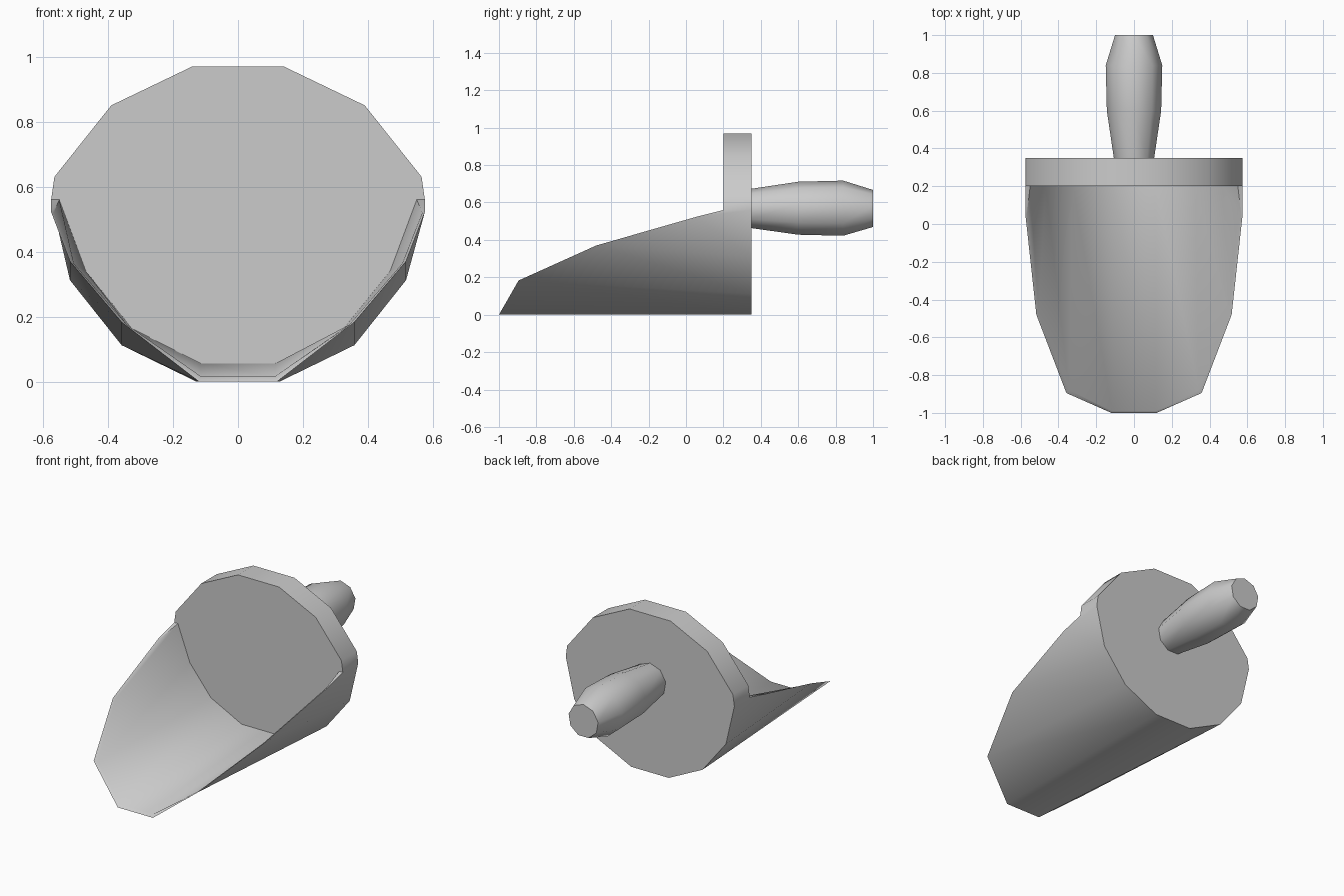
import bpy, bmesh, math

if "Cube" in bpy.data.objects:
    bpy.data.objects.remove(bpy.data.objects["Cube"])


def finish(bm, name, angle):
    bmesh.ops.recalc_face_normals(bm, faces=bm.faces[:])
    me = bpy.data.meshes.new(name)
    bm.to_mesh(me)
    bm.free()
    ob = bpy.data.objects.new(name, me)
    bpy.context.collection.objects.link(ob)
    bpy.ops.object.select_all(action='DESELECT')
    ob.select_set(True)
    bpy.context.view_layer.objects.active = ob
    bpy.ops.object.shade_smooth_by_angle(angle=math.radians(angle))
    return ob


# Scoop: open tapered trough closed by a thick back disc
bm = bmesh.new()


def row(half):
    """Points from the right rim down to the bottom, mirrored to the left."""
    pts = half + [(-x, y, z) for x, y, z in reversed(half)]
    return [bm.verts.new(p) for p in pts]


outer_front = row([(.575, .05, .522), (.517, -.48, .37), (.358, -.895, .183), (.12, -1, 0)])
inner_front = row([(.567, .05, .52), (.505, -.475, .363), (.342, -.88, .175), (.115, -.99, .017)])
outer_back = row([(.575, .35, .56), (.517, .35, .312), (.358, .35, .112), (.128, .35, 0)])
inner_back = row([(.55, .2, .56), (.468, .2, .34), (.325, .2, .163), (.115, .2, .056)])
top = [(.565, .63), (.39, .85), (.14, .97)]
disc_front = row([(.575, .2, .56)] + [(x, .2, z) for x, z in top])
upper_back = row([(x, .35, z) for x, z in top])
disc_back = [outer_back[0]] + upper_back + [outer_back[-1]]


def bridge(a, b):
    for i in range(len(a) - 1):
        bm.faces.new((a[i], a[i + 1], b[i + 1], b[i]))


bridge(outer_front, outer_back)
bridge(inner_front, inner_back)
bridge(outer_front, inner_front)
bridge(disc_front, disc_back)
for e in (0, -1):
    bm.faces.new((outer_front[e], disc_front[e], outer_back[e]))
    bm.faces.new((outer_front[e], inner_front[e], inner_back[e], disc_front[e]))
bm.faces.new(disc_front + inner_back[::-1])
bm.faces.new(upper_back + outer_back[::-1])
finish(bm, "scoop_body", 40)

# Handle: bulging low-sided grip turned along y
bm = bmesh.new()
sides = 9
rings = []
for y, r in [(.34, .107), (.6, .146), (.84, .152), (1, .102)]:
    ring = []
    for i in range(sides):
        a = 2 * math.pi * i / sides + math.radians(10)
        ring.append(bm.verts.new((r * math.cos(a), y, .565 + r * math.sin(a))))
    rings.append(ring)
for a, b in zip(rings, rings[1:]):
    bridge(a + a[:1], b + b[:1])
bm.faces.new(rings[0])
bm.faces.new(rings[-1])
finish(bm, "handle", 48)
